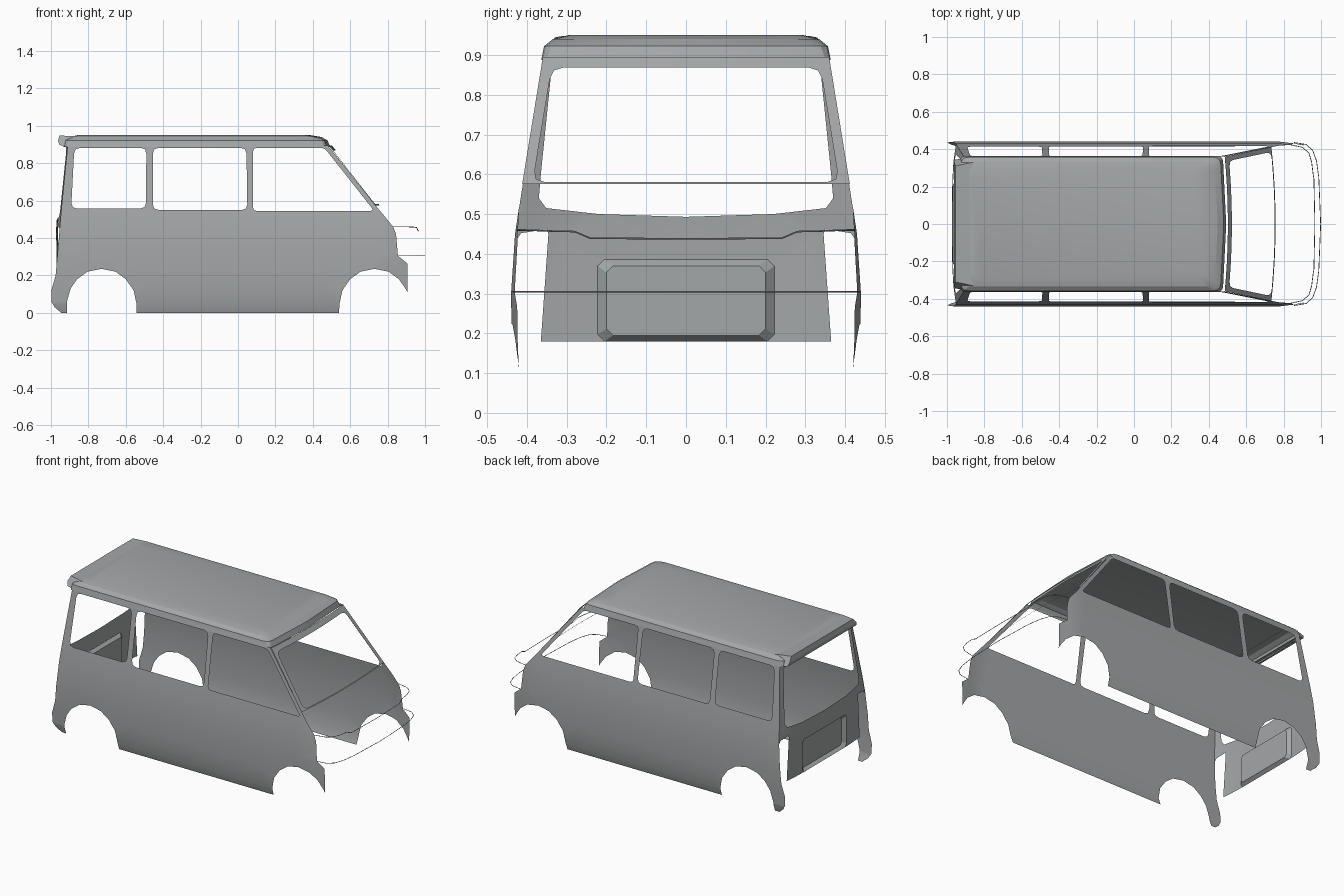
import bpy
import bmesh
from mathutils import Vector

cube = bpy.data.objects.get("Cube")
if cube:
    bpy.data.objects.remove(cube, do_unlink=True)

grey = bpy.data.materials.new("body_grey")
grey.use_nodes = True
COLOUR = (0.37, 0.385, 0.39, 1)
grey.diffuse_color = COLOUR
grey.node_tree.nodes["Principled BSDF"].inputs["Base Color"].default_value = COLOUR


def soften(points, r, steps=3):
    """Round every corner of a closed 2D outline."""
    out = []
    for i, p in enumerate(points):
        p = Vector(p)
        a = Vector(points[i - 1])
        b = Vector(points[(i + 1) % len(points)])
        s = p + (a - p).normalized() * r
        e = p + (b - p).normalized() * r
        for k in range(steps):
            t = k / (steps - 1)
            out.append(tuple(s * (1 - t) ** 2 + p * 2 * t * (1 - t) + e * t * t))
    return out


def both(half):
    """Complete a symmetric outline from its +u half, listed top to bottom."""
    return half + [(-u, v) for u, v in reversed(half) if u > 0]


def finish(name, bm, outward):
    if sum((f.normal * f.calc_area()).dot(Vector(outward)) for f in bm.faces) < 0:
        bmesh.ops.reverse_faces(bm, faces=bm.faces[:])
    mesh = bpy.data.meshes.new(name)
    bm.to_mesh(mesh)
    bm.free()
    mesh.materials.append(grey)
    obj = bpy.data.objects.new(name, mesh)
    bpy.context.collection.objects.link(obj)
    bpy.ops.object.select_all(action='DESELECT')
    obj.select_set(True)
    bpy.context.view_layer.objects.active = obj
    bpy.ops.object.shade_smooth_by_angle(angle=0.3)
    return obj


def sheet(name, loops, place, outward, ucuts=(), vcuts=()):
    """Fill an outline with holes, slice it, then bend it into place."""
    bm = bmesh.new()
    edges = []
    for loop in loops:
        vs = [bm.verts.new((u, 0, v)) for u, v in loop]
        edges += [bm.edges.new((vs[i - 1], vs[i])) for i in range(len(vs))]
    bmesh.ops.triangle_fill(bm, edges=edges, use_beauty=True, normal=(0, -1, 0))
    for axis, cuts in (((1, 0, 0), ucuts), ((0, 0, 1), vcuts)):
        for c in cuts:
            bmesh.ops.bisect_plane(bm, geom=bm.verts[:] + bm.edges[:] + bm.faces[:],
                                   plane_co=Vector(axis) * c, plane_no=axis, dist=1e-5)
    for v in bm.verts:
        v.co = place(v.co.x, v.co.z)
    bm.normal_update()
    return finish(name, bm, outward)


def skin(name, rings, outward, cap=True):
    """Bridge matching closed rings and cap the last one."""
    bm = bmesh.new()
    rows = [[bm.verts.new(p) for p in ring] for ring in rings]
    for a, b in zip(rows, rows[1:]):
        for i in range(len(a)):
            bm.faces.new((a[i - 1], a[i], b[i], b[i - 1]))
    if cap:
        bm.faces.new(rows[-1])
    bm.normal_update()
    return finish(name, bm, outward)


# Body side: half width by height
SECTION = [(0, .415), (.05, .432), (.17, .438), (.3, .44), (.45, .43), (.55, .415), (.9, .36)]


def half_width(z):
    for (z0, w0), (z1, w1) in zip(SECTION, SECTION[1:]):
        if z <= z1:
            return w0 + (w1 - w0) * (z - z0) / (z1 - z0)
    return SECTION[-1][1]


def arch(start, end):
    """Wheel arch outline between two points relative to the axle line."""
    shape = [(-.187, .05), (-.172, .12), (-.13, .18), (-.075, .22), (0, .235),
             (.075, .22), (.13, .18), (.165, .13)]
    return start, end, shape


rear_arch = [(-x - .73, z) for x, z in arch(0, 0)[2]][::-1]
rear_arch = [(-.915, .06)] + rear_arch[0:]
front_arch = [(x + .73, z) for x, z in arch(0, 0)[2]]
side_outline = ([(-.91, .895), (-.925, .75), (-.945, .55), (-.962, .35), (-.975, .2),
                 (-.998, .12), (-.998, .06), (-.98, .03), (-.945, 0), (-.915, 0)]
                + rear_arch + [(-.543, 0), (.54, 0)] + front_arch
                + [(.905, .11), (.905, .265), (.855, .305), (.845, .42), (.83, .46),
                   (.735, .575), (.48, .895)])
side_windows = [
    soften([(-.875, .882), (-.49, .882), (-.492, .558), (-.892, .558)], .03),
    soften([(-.455, .882), (.045, .882), (.05, .55), (-.455, .55)], .03),
    soften([(.08, .882), (.462, .882), (.728, .545), (.08, .545)], .02),
]


def place_side(x, z):
    return Vector((x, half_width(z) - max(0, x - .78) * .12, z))


side = sheet("body_side", [side_outline] + side_windows, place_side, (0, 1, 0),
             ucuts=(.78,), vcuts=[z for z, w in SECTION[1:-1]])
mirror = side.modifiers.new("mirror", 'MIRROR')
mirror.use_axis = (False, True, False)


# Windscreen frame, bowed forward in the middle
def place_screen(y, z):
    return Vector((.48 + (.895 - z) * .797 + .022 * (1 - (y / .41) ** 2), y, z))


sheet("windscreen_frame",
      [both([(.36, .895), (.412, .575)]),
       soften(both([(.338, .868), (.385, .581)]), .028)],
      place_screen, (1, 0, 1), ucuts=[i * .1 for i in range(-3, 4)])


# Tailgate with rear pillars, window opening and plate recess
def place_gate(y, z):
    edge = min(1, abs(y) / half_width(max(z, .45)))
    return Vector((-.91 - .095 * (.89 - max(z, .46)) - .022 * (1 - edge ** 4), y, z))


gate_half = [(.36, .895), (half_width(.45), .45), (.428, .432), (.415, .452), (.35, .462),
             (.346, .45), (.365, .18), (.205, .18), (.222, .2), (.222, .37), (.205, .386)]
rear_window = both([(.305, .886), (.338, .865), (.365, .6), (.37, .54), (.352, .515),
                    (.22, .5), (0, .493)])
sheet("tailgate", [both(gate_half), rear_window], place_gate, (-1, 0, 0),
      ucuts=[i * .1 for i in range(-3, 4)])


def recess_ring(w, low, high, depth, c=.017):
    ring = both([(w - c, high), (w, high - c), (w, low + c), (w - c, low)])
    return [place_gate(y, z) + Vector((depth, 0, 0)) for y, z in ring]


skin("plate_recess", [recess_ring(.222, .18, .386, 0), recess_ring(.2, .195, .37, .02)],
     (-1, 0, 0))


# Roof: stacked rounded outlines closing to a flat top
def roof_ring(back, front, w, z, r):
    outline = [(back, -w), (front, -w), (front + .018, 0), (front, w), (back, w)]
    return [(x, y, z) for x, y in soften(outline, r, 4)]


skin("roof", [roof_ring(-.93, .475, .364, .888, .03), roof_ring(-.925, .462, .357, .922, .04),
              roof_ring(-.9, .43, .335, .94, .05), roof_ring(-.86, .37, .295, .95, .05)],
     (0, 0, 1))

# Rear lip above the tailgate window
lip = [(-.86, .33, .944), (-.955, .31, .948), (-.962, .335, .92), (-.955, .345, .897),
       (-.91, .35, .89)]
bm = bmesh.new()
rows = [[bm.verts.new((x, s * w, z)) for s in (-1, 1)] for x, w, z in lip]
for a, b in zip(rows, rows[1:]):
    bm.faces.new((a[0], a[1], b[1], b[0]))
for s in (0, 1):
    bm.faces.new([row[s] for row in rows])
bm.normal_update()
finish("roof_rear_lip", bm, (-1, 0, 1))


# Thin trims that outline the nose
def trim(name, half, depth=.002):
    path = half + [(x, -y, z) for x, y, z in reversed(half) if y > 0]
    curve = bpy.data.curves.new(name, 'CURVE')
    curve.dimensions = '3D'
    curve.bevel_depth = depth
    curve.bevel_resolution = 0
    spline = curve.splines.new('POLY')
    spline.points.add(len(path) - 1)
    for point, co in zip(spline.points, path):
        point.co = (*co, 1)
    curve.materials.append(grey)
    bpy.context.collection.objects.link(bpy.data.objects.new(name, curve))


trim("bonnet_trim", [(.83, .425, .46), (.9, .41, .46), (.935, .38, .459), (.95, .33, .457),
                     (.956, .28, .456), (.962, .24, .439), (.967, 0, .438)])
trim("bumper_trim", [(.855, .436, .305), (.92, .425, .305), (.955, .395, .305),
                     (.975, .34, .305), (.988, .25, .305), (.998, 0, .305)])
